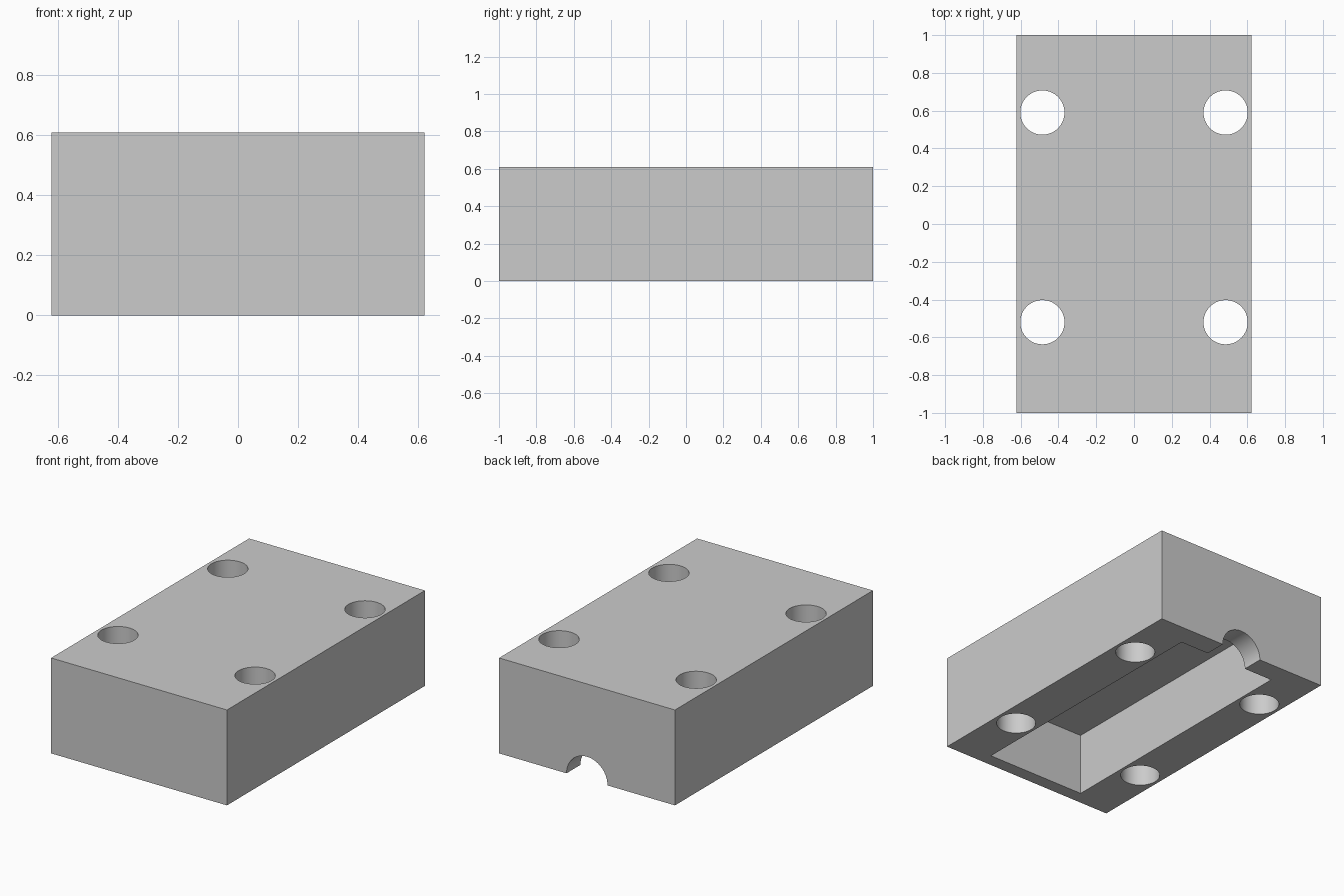
import bpy
import math

cube = bpy.data.objects.get("Cube")
if cube:
    bpy.data.objects.remove(cube, do_unlink=True)

WIDTH, LENGTH, HEIGHT = 1.244, 2.0, 0.61


def make_material(name, rgb):
    mat = bpy.data.materials.new(name)
    mat.use_nodes = True
    color = (*rgb, 1.0)
    mat.diffuse_color = color
    mat.node_tree.nodes["Principled BSDF"].inputs["Base Color"].default_value = color
    return mat


def box(name, low, high):
    center = [(a + b) / 2 for a, b in zip(low, high)]
    size = [b - a for a, b in zip(low, high)]
    bpy.ops.mesh.primitive_cube_add(size=1, location=center)
    obj = bpy.context.object
    obj.name = name
    obj.scale = size
    bpy.ops.object.transform_apply(location=True, rotation=True, scale=True)
    return obj


def cylinder(name, radius, depth, location, rotation=(0, 0, 0)):
    bpy.ops.mesh.primitive_cylinder_add(vertices=64, radius=radius, depth=depth,
                                        location=location, rotation=rotation)
    obj = bpy.context.object
    obj.name = name
    bpy.ops.object.transform_apply(location=True, rotation=True, scale=True)
    return obj


def cut(target, cutter):
    cutter.hide_render = True
    mod = target.modifiers.new(cutter.name, "BOOLEAN")
    mod.operation = "DIFFERENCE"
    mod.solver = "EXACT"
    mod.object = cutter
    bpy.ops.object.select_all(action="DESELECT")
    target.select_set(True)
    bpy.context.view_layer.objects.active = target
    bpy.ops.object.modifier_apply(modifier=mod.name)
    bpy.data.objects.remove(cutter, do_unlink=True)


# Solid housing block
housing = box("housing_block", (-WIDTH / 2, -LENGTH / 2, 0),
              (WIDTH / 2, LENGTH / 2, HEIGHT))
housing.data.materials.clear()
housing.data.materials.append(make_material("grey", (0.6, 0.6, 0.6)))

# Rectangular pocket, open at the bottom
cut(housing, box("pocket_cutter", (-0.35, -0.915, -0.2), (0.35, 0.86, 0.40)))

# Half-round cable channel through the back wall
cut(housing, cylinder("channel_cutter", 0.145, 0.6, (0, 0.9, 0),
                      (math.pi / 2, 0, 0)))

# Four vertical bolt holes
for x in (-0.485, 0.485):
    for y in (-0.52, 0.59):
        cut(housing, cylinder("bolt_hole_cutter", 0.117, 2, (x, y, HEIGHT / 2)))

# Smooth round walls, crisp edges
bpy.ops.object.select_all(action="DESELECT")
housing.select_set(True)
bpy.context.view_layer.objects.active = housing
bpy.ops.object.shade_smooth_by_angle(angle=math.radians(30))
